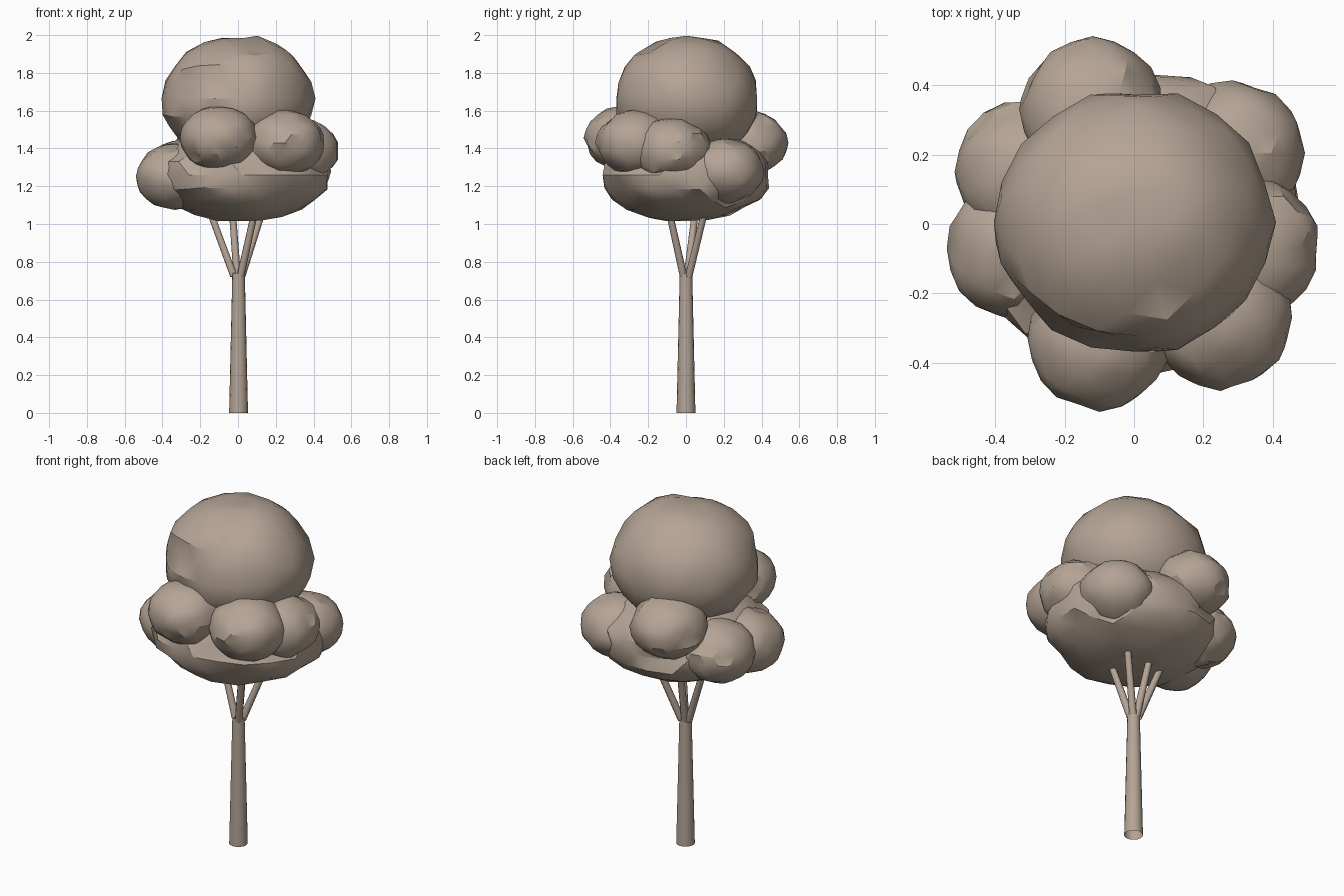
import bpy, bmesh, math, random
from mathutils import Vector, noise

cube = bpy.data.objects.get("Cube")
if cube:
    bpy.data.objects.remove(cube, do_unlink=True)

random.seed(7)
clay = bpy.data.materials.new("warm_taupe")
clay.use_nodes = True
COLOUR = (0.46, 0.37, 0.30, 1)
clay.diffuse_color = COLOUR
clay.node_tree.nodes["Principled BSDF"].inputs["Base Color"].default_value = COLOUR


def finish(bm, name, angle):
    """Turn a bmesh into a named, coloured, smooth-shaded object."""
    mesh = bpy.data.meshes.new(name)
    bm.to_mesh(mesh)
    bm.free()
    mesh.materials.append(clay)
    obj = bpy.data.objects.new(name, mesh)
    bpy.context.collection.objects.link(obj)
    bpy.ops.object.select_all(action='DESELECT')
    obj.select_set(True)
    bpy.context.view_layer.objects.active = obj
    bpy.ops.object.shade_smooth_by_angle(angle=math.radians(angle))


def foliage(name, centre, size, fullness=1.0):
    """Lumpy leaf clump: an icosphere with noise and dents; low fullness is boxier."""
    bm = bmesh.new()
    bmesh.ops.create_icosphere(bm, subdivisions=3, radius=1)
    seed = Vector([random.uniform(0, 50) for _ in range(3)])
    for v in bm.verts:
        push = 1 + 0.06 * noise.noise(v.co * 2.4 + seed)
        if random.random() < 0.12:
            push -= 0.06
        height = math.copysign(abs(v.co.z) ** fullness, v.co.z)
        shape = Vector((v.co.x, v.co.y, height))
        v.co = Vector(centre) + Vector([c * s * push for c, s in zip(shape, size)])
    finish(bm, name, 28)


def limb(name, start, end, r1, r2, sides):
    """Tapered round limb between two points, open at its ends."""
    bm = bmesh.new()
    a, b = Vector(start), Vector(end)
    bmesh.ops.create_cone(bm, cap_ends=False, segments=sides, radius1=r1,
                          radius2=r2, depth=(b - a).length)
    turn = (b - a).to_track_quat('Z', 'Y')
    for v in bm.verts:
        v.co = turn @ v.co + (a + b) / 2
    finish(bm, name, 40)


# Trunk and the branches that fan out into the crown
limb("trunk", (0.003, 0, 0), (0.003, 0, 0.74), 0.05, 0.033, 16)
for i, (x, y) in enumerate([(-0.15, 0.05), (-0.03, 0.1), (0.13, 0.1), (0.09, -0.09)]):
    limb(f"branch_{i + 1}", (x * 0.15, y * 0.15, 0.725), (x, y, 1.07), 0.02, 0.018, 10)

# Two large clumps stacked on each other
foliage("lower_crown", (0.02, 0, 1.26), (0.47, 0.45, 0.245), 0.92)
foliage("upper_crown", (0, 0.005, 1.665), (0.402, 0.382, 0.335))

# Ring of small clumps around the waist of the crown
clumps = {
    "front_clump": (-0.1, -0.33, 1.455),
    "front_left_clump": (0.25, -0.27, 1.43),
    "left_clump": (0.33, -0.07, 1.39),
    "back_left_clump": (0.285, 0.205, 1.28),
    "back_clump": (-0.12, 0.33, 1.43),
    "back_right_clump": (-0.31, 0.15, 1.27),
    "right_clump": (-0.335, -0.07, 1.25),
}
for name, centre in clumps.items():
    foliage(name, centre, (0.207, 0.207, 0.172))
